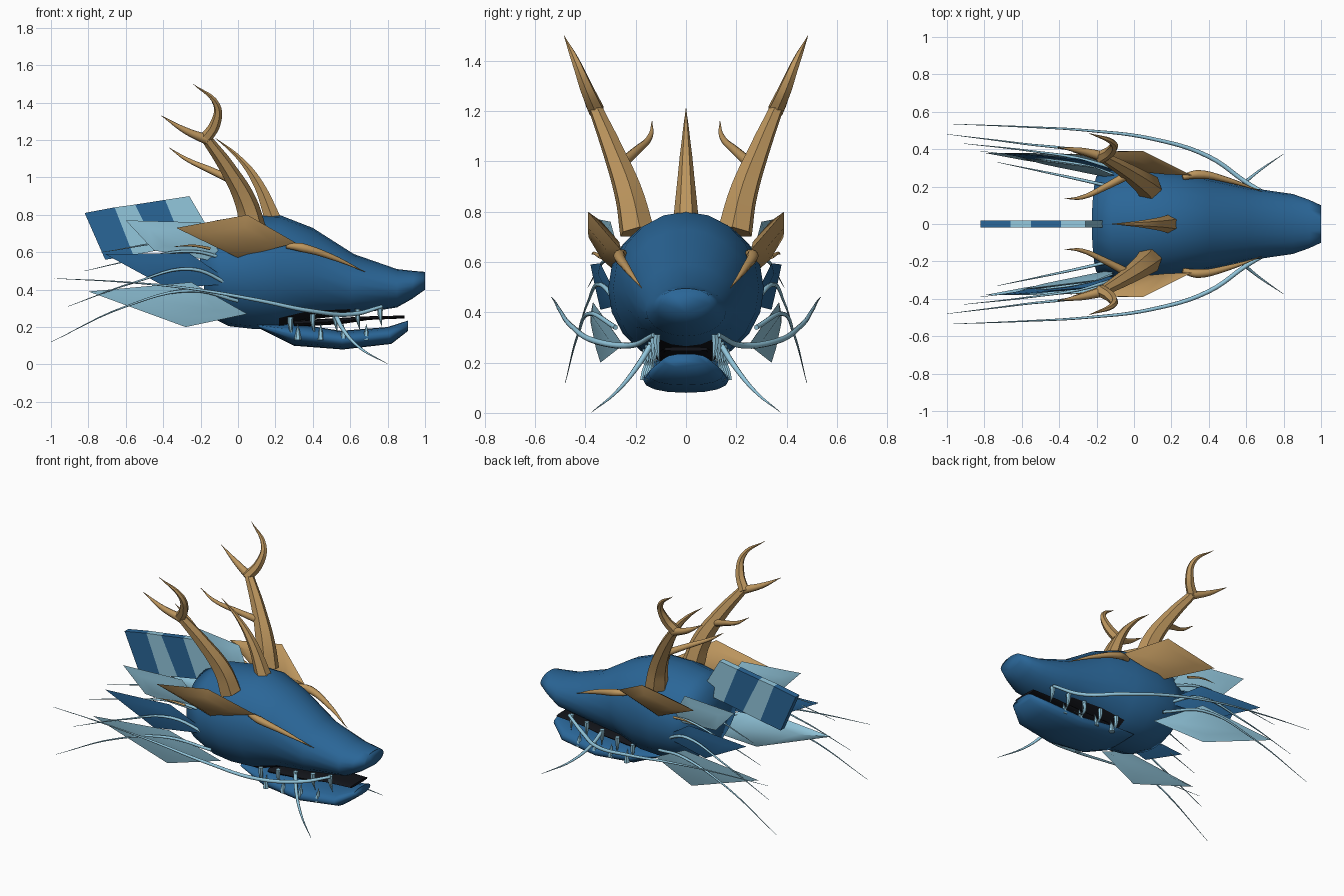
import bpy, bmesh, math
from mathutils import Vector

if "Cube" in bpy.data.objects:
    bpy.data.objects.remove(bpy.data.objects["Cube"])


def material(name, rgb):
    m = bpy.data.materials.new(name)
    m.diffuse_color = (*rgb, 1)
    m.use_nodes = True
    m.node_tree.nodes["Principled BSDF"].inputs["Base Color"].default_value = m.diffuse_color
    return m


BLUE = material("deep_blue", (0.023, 0.132, 0.31))
LIGHT = material("pale_blue", (0.29, 0.57, 0.72))
TAN = material("horn_tan", (0.50, 0.30, 0.11))
BLACK = material("mouth_black", (0.006, 0.007, 0.01))


def finish(name, bm, mats, smooth=None):
    bmesh.ops.recalc_face_normals(bm, faces=bm.faces)
    me = bpy.data.meshes.new(name)
    bm.to_mesh(me)
    bm.free()
    ob = bpy.data.objects.new(name, me)
    bpy.context.collection.objects.link(ob)
    for m in mats:
        me.materials.append(m)
    if smooth:
        bpy.ops.object.select_all(action='DESELECT')
        ob.select_set(True)
        bpy.context.view_layer.objects.active = ob
        bpy.ops.object.shade_smooth_by_angle(angle=math.radians(smooth))
    return ob


def loft(name, rings, mats, n=20, p=1.0, smooth=85):
    """Rings are (top x, top z, bottom x, bottom z, half width)."""
    bm = bmesh.new()
    loops = []
    for xt, zt, xb, zb, w in rings:
        loop = []
        for i in range(n):
            a = 2 * math.pi * i / n
            c, s = math.cos(a), math.sin(a)
            c = math.copysign(abs(c) ** p, c)
            s = math.copysign(abs(s) ** p, s)
            v = (1 + s) / 2
            loop.append(bm.verts.new((xb + (xt - xb) * v, w * c, zb + (zt - zb) * v)))
        loops.append(loop)
    for a, b in zip(loops, loops[1:]):
        for i in range(n):
            j = (i + 1) % n
            bm.faces.new((a[i], a[j], b[j], b[i]))
    bm.faces.new(loops[0])
    bm.faces.new(loops[-1])
    return finish(name, bm, mats, smooth)


def strand(name, pts, mat, sides=2):
    """Tapered tube through (x, y, z, radius) points."""
    cu = bpy.data.curves.new(name, 'CURVE')
    cu.dimensions = '3D'
    cu.bevel_depth = 1.0
    cu.bevel_resolution = sides
    cu.resolution_u = 6
    cu.use_fill_caps = True
    sp = cu.splines.new('BEZIER')
    sp.bezier_points.add(len(pts) - 1)
    for bp, (x, y, z, r) in zip(sp.bezier_points, pts):
        bp.co = (x, y, z)
        bp.radius = r
        bp.handle_left_type = bp.handle_right_type = 'AUTO'
    tmp = bpy.data.objects.new(name + "_path", cu)
    bpy.context.collection.objects.link(tmp)
    bpy.context.view_layer.update()
    me = bpy.data.meshes.new_from_object(tmp.evaluated_get(bpy.context.evaluated_depsgraph_get()))
    bpy.data.objects.remove(tmp)
    me.materials.clear()
    bm = bmesh.new()
    bm.from_mesh(me)
    for f in bm.faces:
        f.material_index = 0
    return finish(name, bm, [mat], 50)


def blade(name, corners, mat, bulge):
    """Four-cornered fin with sharp rim and raised middle on both sides."""
    bm = bmesh.new()
    vs = [bm.verts.new(c) for c in corners]
    cs = [Vector(c) for c in corners]
    mid = sum(cs, Vector()) / 4
    nrm = (cs[2] - cs[0]).cross(cs[3] - cs[1]).normalized()
    for k in (bulge, -bulge):
        inner = [bm.verts.new(c.lerp(mid, 0.45) + nrm * k) for c in cs]
        bm.faces.new(inner)
        for i in range(4):
            j = (i + 1) % 4
            bm.faces.new((vs[i], vs[j], inner[j], inner[i]))
    return finish(name, bm, [mat], 60)


def mirrored(name, fn, pts, *args):
    for side, s in (("right", -1), ("left", 1)):
        fn(side + "_" + name, [(p[0], p[1] * s) + tuple(p[2:]) for p in pts], *args)


# Skull with dark palate
skull = loft("skull", [(-0.225, 0.72, -0.16, 0.26, 0.265), (-0.12, 0.77, -0.05, 0.205, 0.295),
                       (0.04, 0.795, 0.08, 0.19, 0.31), (0.22, 0.80, 0.22, 0.19, 0.29),
                       (0.40, 0.73, 0.38, 0.24, 0.245), (0.62, 0.59, 0.60, 0.265, 0.195),
                       (0.85, 0.51, 0.85, 0.305, 0.16), (0.94, 0.50, 0.93, 0.35, 0.13),
                       (1.0, 0.495, 1.0, 0.40, 0.10)], [BLUE, BLACK])
for f in skull.data.polygons:
    if f.normal.z < -0.8 and 0.3 < f.center.x < 0.62:
        f.material_index = 1

# Lower jaw and tongue
loft("lower_jaw", [(0.10, 0.22, 0.12, 0.19, 0.13), (0.30, 0.22, 0.30, 0.10, 0.165),
                   (0.55, 0.18, 0.56, 0.08, 0.17), (0.80, 0.20, 0.82, 0.11, 0.15),
                   (0.91, 0.235, 0.91, 0.18, 0.09)], [BLUE], 16, 0.9)
loft("tongue", [(0.30, 0.235, 0.30, 0.20, 0.12), (0.55, 0.25, 0.55, 0.215, 0.11),
                (0.70, 0.258, 0.70, 0.238, 0.10), (0.89, 0.262, 0.89, 0.246, 0.09)], [BLACK], 10, 0.6, 40)

# Teeth along both jaws
for i in range(5):
    x = 0.28 + 0.12 * i
    y = 0.16 - 0.011 * i
    z = 0.255 + 0.014 * i
    mirrored("upper_tooth_%d" % i, strand,
             [(x, y, z, 0.016), (x, y, z - 0.045, 0.013), (x + 0.01, y - 0.01, z - 0.11, 0.001)], LIGHT, 1)
for i in range(4):
    x = 0.32 + 0.122 * i
    y = 0.165 - 0.008 * i
    mirrored("lower_tooth_%d" % i, strand,
             [(x, y, 0.13, 0.02), (x, y, 0.165, 0.013), (x, y - 0.01, 0.215, 0.001)], LIGHT, 1)

# Antlers with three branches
mirrored("antler", strand, [(0.08, 0.195, 0.72, 0.072), (0.045, 0.225, 0.86, 0.06),
                            (-0.05, 0.29, 1.04, 0.043), (-0.17, 0.36, 1.21, 0.028)], TAN, 1)
mirrored("antler_tip", strand, [(-0.18, 0.355, 1.20, 0.034), (-0.12, 0.395, 1.29, 0.028),
                                (-0.115, 0.435, 1.39, 0.018), (-0.24, 0.485, 1.50, 0.001)], TAN, 1)
mirrored("antler_rear_branch", strand, [(-0.16, 0.36, 1.20, 0.028), (-0.28, 0.39, 1.25, 0.018),
                                        (-0.41, 0.41, 1.33, 0.001)], TAN)
mirrored("antler_inner_branch", strand, [(-0.02, 0.27, 0.98, 0.024), (-0.15, 0.20, 1.04, 0.018),
                                         (-0.28, 0.142, 1.10, 0.011), (-0.37, 0.135, 1.16, 0.001)], TAN)

# Central crest horn
strand("crest_horn", [(0.19, 0, 0.77, 0.05), (0.10, 0, 0.98, 0.029), (0.0, 0, 1.11, 0.014),
                      (-0.12, 0, 1.21, 0.001)], TAN, 1)

# Brow plates, the spikes in front of them and the thin spurs behind
mirrored("brow_plate", blade, [(-0.33, 0.385, 0.73), (0.05, 0.39, 0.80), (0.31, 0.26, 0.65),
                               (0.0, 0.29, 0.57)], TAN, 0.03)
mirrored("brow_spike", strand, [(0.26, 0.25, 0.635, 0.015), (0.34, 0.265, 0.625, 0.024),
                                (0.50, 0.235, 0.575, 0.015), (0.68, 0.175, 0.495, 0.001)], TAN)
mirrored("brow_spur", strand, [(-0.15, 0.34, 0.62, 0.008), (-0.24, 0.365, 0.635, 0.006),
                               (-0.34, 0.375, 0.63, 0.001)], TAN)

# Cheek fins, three per side
mirrored("upper_fin", blade, [(-0.60, 0.35, 0.77), (-0.20, 0.30, 0.76), (-0.06, 0.24, 0.54),
                              (-0.45, 0.33, 0.61)], LIGHT, 0.012)
mirrored("middle_fin", blade, [(-0.71, 0.38, 0.59), (-0.26, 0.34, 0.595), (-0.02, 0.26, 0.43),
                               (-0.38, 0.34, 0.41)], BLUE, 0.015)
mirrored("lower_fin", blade, [(-0.80, 0.38, 0.39), (-0.25, 0.37, 0.44), (0.05, 0.25, 0.27),
                              (-0.28, 0.34, 0.20)], LIGHT, 0.02)

# Striped neck fin
bm = bmesh.new()
top = [(-0.82, 0.81), (-0.66, 0.84), (-0.55, 0.855), (-0.39, 0.88), (-0.26, 0.90)]
low = [(-0.71, 0.56), (-0.56, 0.585), (-0.43, 0.61), (-0.29, 0.635), (-0.12, 0.66)]
cols = [[bm.verts.new((x, y, z)) for (x, z), y in ((t, -0.02), (t, 0.02), (b, 0.02), (b, -0.02))]
        for t, b in zip(top, low)]
for k, (a, b) in enumerate(zip(cols, cols[1:])):
    for i in range(4):
        j = (i + 1) % 4
        bm.faces.new((a[i], a[j], b[j], b[i])).material_index = k % 2
bm.faces.new(cols[0]).material_index = 0
bm.faces.new(cols[-1]).material_index = 1
finish("neck_fin", bm, [BLUE, LIGHT])

# Long whiskers from the lip, and short ones hanging below
mirrored("long_whisker", strand, [(0.77, 0.13, 0.31, 0.009), (0.62, 0.21, 0.27, 0.012),
                                  (0.40, 0.36, 0.285, 0.012), (0.10, 0.455, 0.345, 0.010),
                                  (-0.25, 0.50, 0.405, 0.007), (-0.60, 0.52, 0.44, 0.004),
                                  (-0.98, 0.535, 0.46, 0.001)], LIGHT)
mirrored("short_whisker", strand, [(0.52, 0.14, 0.27, 0.012), (0.56, 0.19, 0.19, 0.011),
                                   (0.65, 0.27, 0.09, 0.007), (0.80, 0.375, 0.003, 0.001)], LIGHT)

# Cheek whiskers trailing backwards
mirrored("cheek_whisker_low", strand, [(0.0, 0.28, 0.34, 0.010), (-0.25, 0.38, 0.395, 0.009),
                                       (-0.60, 0.43, 0.31, 0.005), (-1.0, 0.48, 0.12, 0.001)], LIGHT)
mirrored("cheek_whisker_middle", strand, [(-0.03, 0.26, 0.42, 0.010), (-0.25, 0.34, 0.51, 0.009),
                                          (-0.55, 0.39, 0.44, 0.005), (-0.91, 0.43, 0.31, 0.001)], LIGHT)
mirrored("cheek_whisker_high", strand, [(-0.05, 0.24, 0.56, 0.010), (-0.25, 0.31, 0.605, 0.008),
                                        (-0.55, 0.355, 0.56, 0.004), (-0.82, 0.39, 0.50, 0.001)], LIGHT)
mirrored("cheek_whisker_inner", strand, [(-0.08, 0.19, 0.64, 0.010), (-0.30, 0.24, 0.66, 0.008),
                                         (-0.73, 0.33, 0.60, 0.001)], LIGHT)
